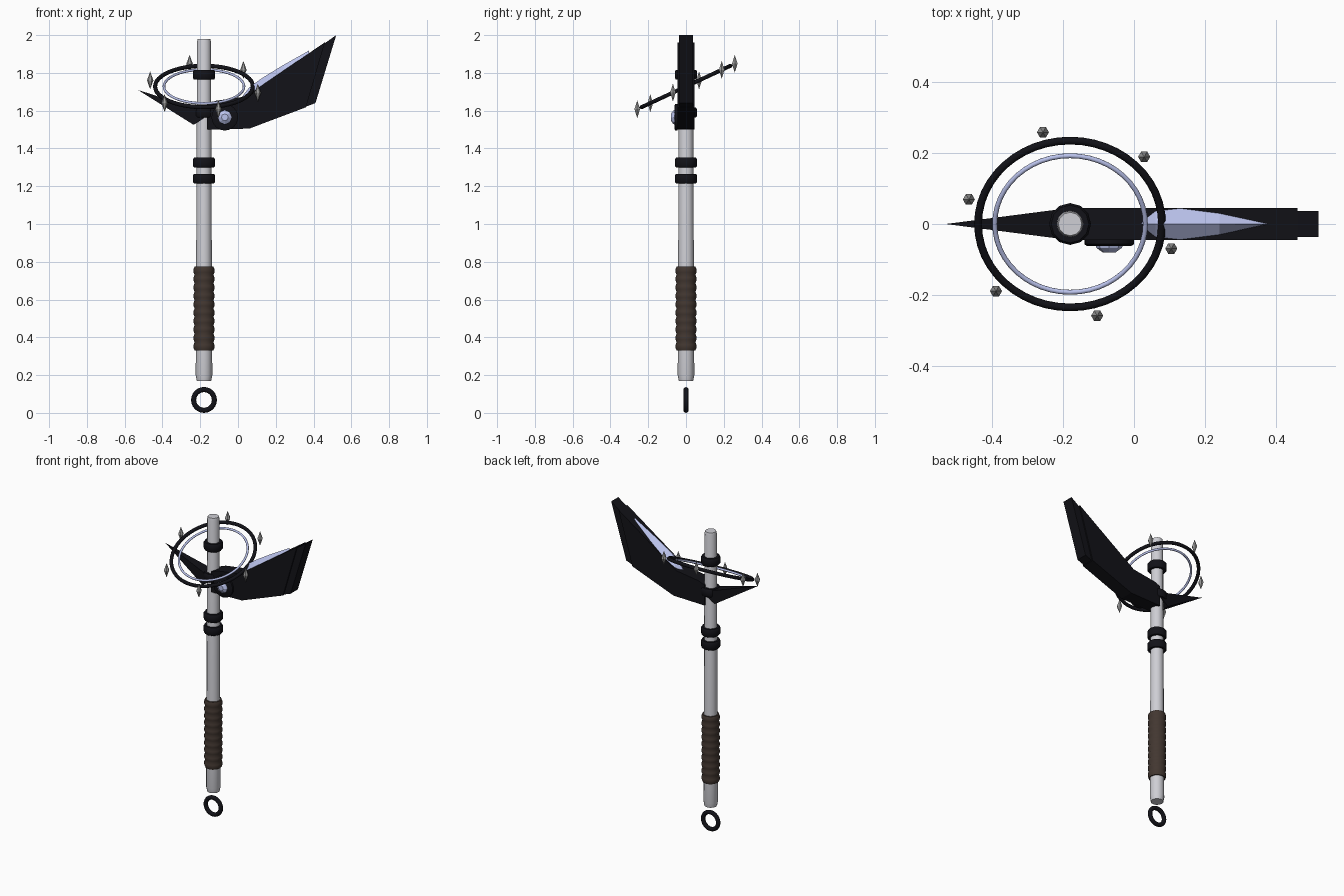
import bpy, bmesh, math
from mathutils import Matrix, Vector

if "Cube" in bpy.data.objects:
    bpy.data.objects.remove(bpy.data.objects["Cube"])

CX = -0.18                      # shaft axis
TILT = math.radians(25)         # halo tilt


def material(name, rgb):
    m = bpy.data.materials.new(name)
    m.diffuse_color = (*rgb, 1)
    m.use_nodes = True
    m.node_tree.nodes["Principled BSDF"].inputs["Base Color"].default_value = m.diffuse_color
    return m


BLACK = material("black_metal", (0.006, 0.006, 0.009))
CRYSTAL = material("pale_crystal", (0.5, 0.55, 0.85))
BROWN = material("grip_leather", (0.055, 0.038, 0.03))
STEEL = material("dark_steel", (0.32, 0.32, 0.32))
SILVER = material("silver", (0.62, 0.62, 0.66))


def finish(name, bm, mat, matrix=None, smooth=None):
    bmesh.ops.recalc_face_normals(bm, faces=bm.faces)
    me = bpy.data.meshes.new(name)
    bm.to_mesh(me)
    bm.free()
    ob = bpy.data.objects.new(name, me)
    bpy.context.collection.objects.link(ob)
    me.materials.append(mat)
    if matrix:
        ob.matrix_world = matrix
    if smooth:
        bpy.ops.object.select_all(action='DESELECT')
        ob.select_set(True)
        bpy.context.view_layer.objects.active = ob
        bpy.ops.object.shade_smooth_by_angle(angle=math.radians(smooth))
    return ob


def loft(bm, rings):
    """Skin closed rings of points and cap both ends."""
    vs = [[bm.verts.new(p) for p in r] for r in rings]
    n = len(vs[0])
    for a, b in zip(vs, vs[1:]):
        for i in range(n):
            bm.faces.new((a[i], a[(i + 1) % n], b[(i + 1) % n], b[i]))
    bm.faces.new(vs[0])
    bm.faces.new(vs[-1])


def lathe(name, profile, sides, mat, matrix=None, smooth=40):
    """Revolve (radius, height) pairs about z."""
    bm = bmesh.new()
    loft(bm, [[(r * math.cos(math.tau * i / sides), r * math.sin(math.tau * i / sides), z)
               for i in range(sides)] for r, z in profile])
    return finish(name, bm, mat, matrix or Matrix.Translation((CX, 0, 0)), smooth)


def plate(name, points, mat):
    """Side profile of (x, z, half thickness) mirrored across y."""
    bm = bmesh.new()
    loft(bm, [[(x, s * h, z) for x, z, h in points] for s in (-1, 1)])
    bmesh.ops.remove_doubles(bm, verts=bm.verts, dist=1e-4)
    return finish(name, bm, mat)


def torus(name, major, minor, mat, matrix, segs=48, sides=10):
    bpy.ops.mesh.primitive_torus_add(major_radius=major, minor_radius=minor,
                                     major_segments=segs, minor_segments=sides)
    ob = bpy.context.object
    ob.name = name
    ob.matrix_world = matrix
    ob.data.materials.append(mat)
    bpy.ops.object.shade_smooth_by_angle(angle=math.radians(40))


# Shaft
lathe("shaft", [(0.038, 0.17), (0.044, 0.2), (0.043, 0.4), (0.037, 1.965), (0.033, 1.98)],
      12, SILVER)

# Ribbed grip
ribs, z0, z1 = 10, 0.33, 0.775
step = (z1 - z0) / ribs
profile = []
for k in range(ribs):
    z = z0 + k * step
    profile += [(0.050, z), (0.055, z + 0.3 * step), (0.055, z + 0.7 * step)]
lathe("grip", profile + [(0.050, z1)], 12, BROWN)

# Collars around the shaft
for k, z in enumerate((1.24, 1.325, 1.59, 1.79)):
    lathe(f"collar_{k + 1}", [(0.036, z - 0.026), (0.053, z - 0.026), (0.059, z - 0.017),
                              (0.059, z + 0.017), (0.053, z + 0.026), (0.036, z + 0.026)],
          12, BLACK)

# Pommel ring, standing upright
torus("pommel_ring", 0.055, 0.0135, BLACK,
      Matrix.Translation((CX, 0, 0.0685)) @ Matrix.Rotation(math.pi / 2, 4, 'X'), 24)

# Axe blade: thin core plate and wider cheek layer
plate("blade_core", [(x, z, 0.037) for x, z in (
    (-0.15, 1.51), (0.06, 1.51), (0.41, 1.64), (0.52, 2.0), (0.04, 1.66), (-0.15, 1.63))], BLACK)
plate("blade_cheeks", [(x, z, 0.045) for x, z in (
    (-0.165, 1.50), (0.06, 1.505), (0.36, 1.618), (0.46, 1.962), (0.04, 1.675), (-0.12, 1.652),
    (-0.165, 1.635))], BLACK)

# Rear spike tapering to a point
plate("rear_spike", [(-0.53, 1.71, 0), (-0.235, 1.525, 0.036), (-0.18, 1.56, 0.042),
                     (-0.18, 1.62, 0.042), (-0.22, 1.61, 0.04)], BLACK)

# Crystal ridge along the top of the blade
bm = bmesh.new()
stations = ((0.015, 0.001, 0.008), (0.06, 0.036, 0.035), (0.13, 0.044, 0.038),
            (0.24, 0.030, 0.030), (0.375, 0.001, 0.014))
rings = []
for x, w, h in stations:
    z = 1.675 + (x - 0.04) * 0.683
    rings.append([(x, -w, z), (x, 0, z + h), (x, w, z), (x, 0, z - 0.03)])
loft(bm, rings)
finish("crystal_ridge", bm, CRYSTAL)

# Medallion and faceted gem on the front cheek
face = Matrix.Translation((-0.07, -0.045, 1.565)) @ Matrix.Rotation(math.pi / 2, 4, 'X')
lathe("medallion", [(0.07, 0), (0.07, 0.012), (0.062, 0.017)], 24, BLACK, face)
lathe("gem", [(0.04, 0.01), (0.036, 0.022), (0.018, 0.035)], 8, CRYSTAL, face, smooth=None)

# Tilted halo rings
halo = Matrix.Translation((CX, 0, 1.728)) @ Matrix.Rotation(TILT, 4, 'X')
torus("outer_halo", 0.259, 0.011, BLACK, halo)
torus("inner_halo", 0.212, 0.007, CRYSTAL, halo)

# Six upright shards floating around the halo
for k in range(6):
    a = math.radians(45 + 60 * k)
    p = halo @ Vector((0.295 * math.cos(a), 0.295 * math.sin(a), 0))
    lathe(f"shard_{k + 1}", [(0.0005, -0.046), (0.017, 0), (0.0005, 0.046)], 6, STEEL,
          Matrix.Translation(p), smooth=None)
